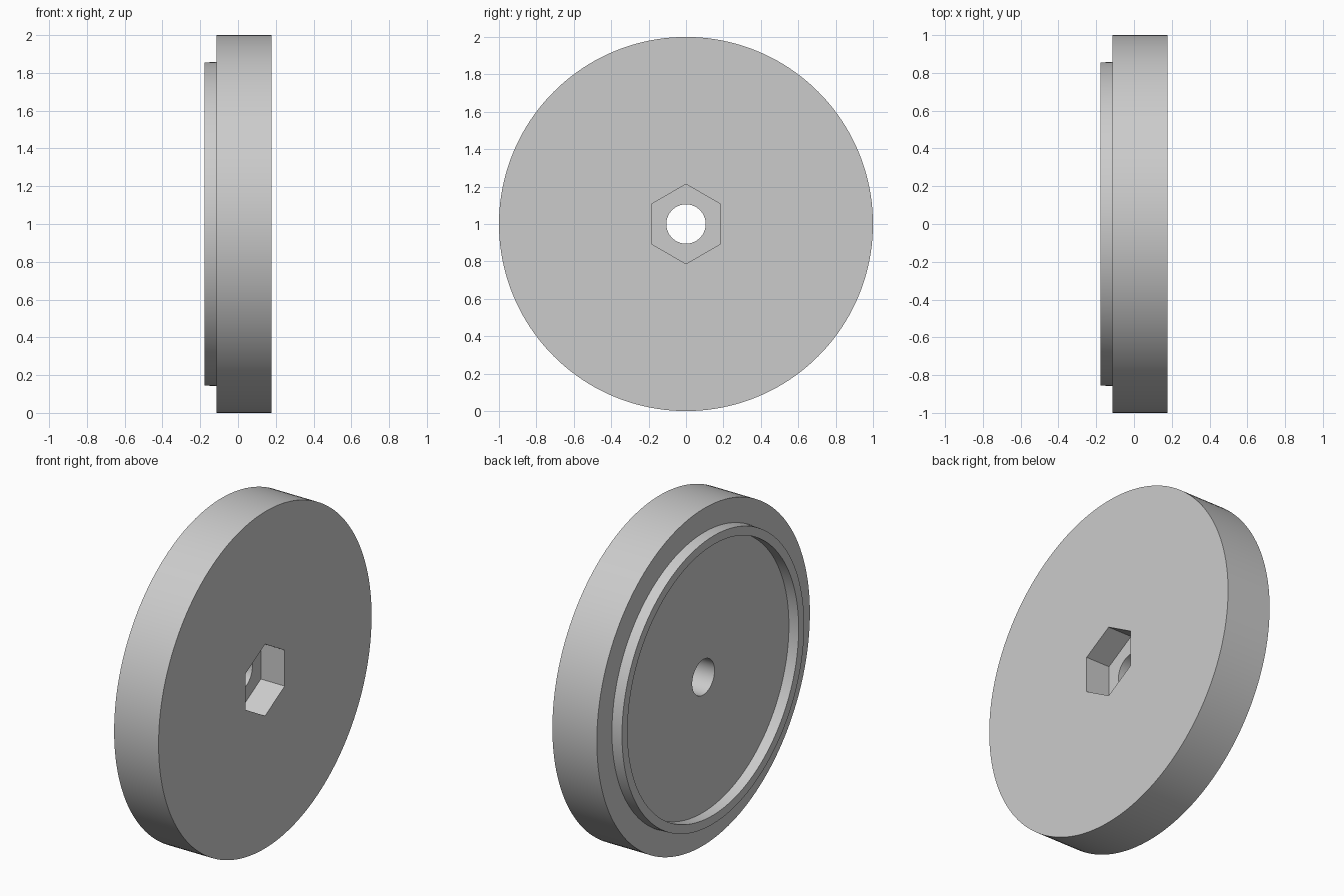
import bpy
import bmesh
from math import pi, radians
from mathutils import Matrix, Vector

default = bpy.data.objects.get("Cube")
if default:
    bpy.data.objects.remove(default, do_unlink=True)

SEGMENTS = 160
CENTRE = Vector((0, 0, 1))

# Single grey finish
grey = bpy.data.materials.new("plain_grey")
grey.use_nodes = True
colour = (0.6, 0.6, 0.6, 1)
grey.diffuse_color = colour
grey.node_tree.nodes["Principled BSDF"].inputs["Base Color"].default_value = colour


def make_object(name, bm):
    bmesh.ops.recalc_face_normals(bm, faces=bm.faces)
    mesh = bpy.data.meshes.new(name)
    bm.to_mesh(mesh)
    bm.free()
    mesh.materials.append(grey)
    obj = bpy.data.objects.new(name, mesh)
    bpy.context.collection.objects.link(obj)
    return obj


# Wheel disc with raised rim: closed (x, radius) section spun around the axle
section = [(0.178, 0.105), (0.178, 1.0), (-0.114, 1.0), (-0.114, 0.858),
           (-0.178, 0.855), (-0.178, 0.803), (-0.114, 0.803), (-0.114, 0.105)]
bm = bmesh.new()
points = [bm.verts.new((x, 0, 1 + r)) for x, r in section]
edges = [bm.edges.new((a, b)) for a, b in zip(points, points[1:] + points[:1])]
bmesh.ops.spin(bm, geom=points + edges, cent=CENTRE, axis=(1, 0, 0),
               angle=2 * pi, steps=SEGMENTS)
bmesh.ops.remove_doubles(bm, verts=bm.verts, dist=0.0001)
wheel = make_object("wheel_disc", bm)

# Hexagonal nut pocket, points up and down
floor, mouth = 0.021, 0.3
bm = bmesh.new()
place = (Matrix.Translation(CENTRE + Vector(((floor + mouth) / 2, 0, 0)))
         @ Matrix.Rotation(pi / 2, 4, "Y"))
bmesh.ops.create_cone(bm, cap_ends=True, segments=6, radius1=0.213,
                      radius2=0.213, depth=mouth - floor, matrix=place)
tallest = max(v.co.z for v in bm.verts)
if tallest < 1.2:
    bmesh.ops.rotate(bm, verts=bm.verts, cent=CENTRE,
                     matrix=Matrix.Rotation(pi / 6, 3, "X"))
cutter = make_object("nut_pocket_cutter", bm)
cutter.hide_render = True

# Cut the pocket, then drop the cutter
bpy.ops.object.select_all(action="DESELECT")
wheel.select_set(True)
bpy.context.view_layer.objects.active = wheel
cut = wheel.modifiers.new("nut_pocket", "BOOLEAN")
cut.operation = "DIFFERENCE"
cut.solver = "EXACT"
cut.object = cutter
bpy.ops.object.modifier_apply(modifier=cut.name)
bpy.data.objects.remove(cutter, do_unlink=True)
bpy.ops.object.shade_smooth_by_angle(angle=radians(30))
